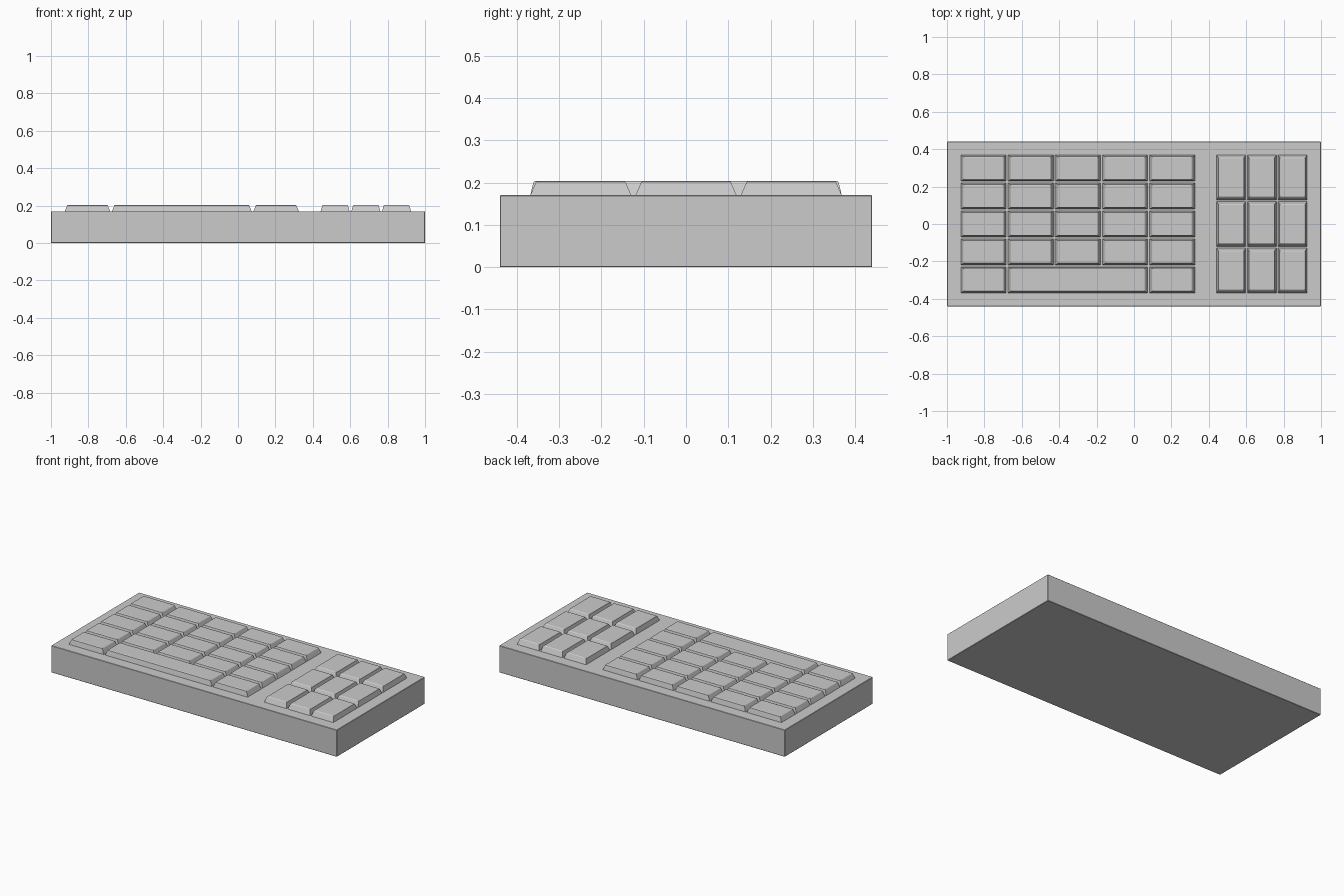
import bpy, bmesh

if "Cube" in bpy.data.objects:
    bpy.data.objects.remove(bpy.data.objects["Cube"])

BODY_TOP, KEY_TOP = 0.17, 0.204
GAP = 0.005  # half gap between key bases


def make_object(name, bm):
    bmesh.ops.recalc_face_normals(bm, faces=bm.faces[:])
    mesh = bpy.data.meshes.new(name)
    bm.to_mesh(mesh)
    bm.free()
    obj = bpy.data.objects.new(name, mesh)
    bpy.context.collection.objects.link(obj)
    return obj


def add_key(bm, x0, x1, y0, y1, tx, ty):
    """Tapered keycap with a tiny chamfer round its top."""
    c = 0.003
    levels = [(0, 0, BODY_TOP - 0.005), (0, 0, BODY_TOP),
              (tx - c / 2, ty - c / 2, KEY_TOP - c), (tx + c, ty + c, KEY_TOP)]
    rings = []
    for dx, dy, z in levels:
        l, r, f, b = x0 + GAP + dx, x1 - GAP - dx, y0 + GAP + dy, y1 - GAP - dy
        rings.append([bm.verts.new(p) for p in ((l, f, z), (r, f, z), (r, b, z), (l, b, z))])
    for lo, hi in zip(rings, rings[1:]):
        for i in range(4):
            j = (i + 1) % 4
            bm.faces.new((lo[i], lo[j], hi[j], hi[i]))
    bm.faces.new(rings[0][::-1])
    bm.faces.new(rings[-1])


# Body slab
bm = bmesh.new()
bmesh.ops.create_cube(bm, size=1)
for v in bm.verts:
    v.co = (v.co.x * 2, v.co.y * 0.88, (v.co.z + 0.5) * BODY_TOP)
bmesh.ops.bevel(bm, geom=bm.edges[:], offset=0.002, segments=1, affect='EDGES')
make_object("keyboard_body", bm)

# Main key block: 5 columns, 5 rows, with a wide key in the front row
bm = bmesh.new()
X, Y, W, H = -0.931, -0.373, 0.2522, 0.1492
for row in range(5):
    spans = [(0, 1), (1, 4), (4, 5)] if row == 0 else [(i, i + 1) for i in range(5)]
    for a, b in spans:
        add_key(bm, X + a * W, X + b * W, Y + row * H, Y + (row + 1) * H, 0.014, 0.009)
make_object("main_keys", bm)

# Number pad: 3 x 3 tall keys
bm = bmesh.new()
X, W, H = 0.437, 0.1643, 0.2487
for row in range(3):
    for col in range(3):
        add_key(bm, X + col * W, X + (col + 1) * W, Y + row * H, Y + (row + 1) * H, 0.01, 0.015)
make_object("number_pad_keys", bm)
